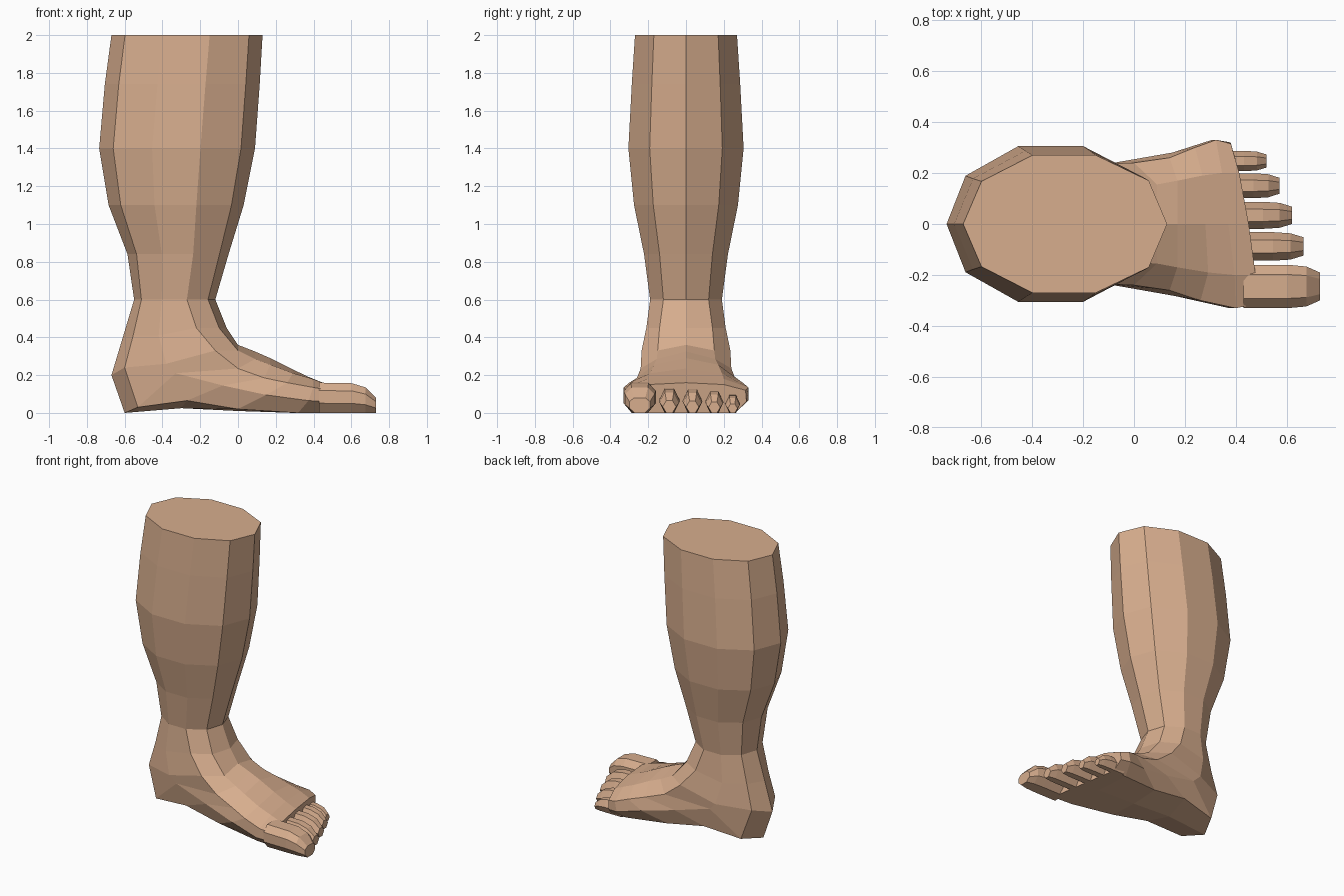
import bpy, bmesh

if "Cube" in bpy.data.objects:
    bpy.data.objects.remove(bpy.data.objects["Cube"])

skin = bpy.data.materials.new("skin")
skin.diffuse_color = (0.68, 0.42, 0.27, 1)
skin.use_nodes = True
skin.node_tree.nodes["Principled BSDF"].inputs["Base Color"].default_value = skin.diffuse_color


def loft(name, rings):
    """Skin a row of closed rings with quads and cap both ends."""
    bm = bmesh.new()
    rows = [[bm.verts.new(p) for p in ring] for ring in rings]
    n = len(rows[0])
    for r0, r1 in zip(rows, rows[1:]):
        for i in range(n):
            j = (i + 1) % n
            bm.faces.new((r0[i], r0[j], r1[j], r1[i]))
    bm.faces.new(rows[0])
    bm.faces.new(rows[-1])
    bmesh.ops.recalc_face_normals(bm, faces=bm.faces[:])
    mesh = bpy.data.meshes.new(name)
    bm.to_mesh(mesh)
    bm.free()
    mesh.materials.append(skin)
    obj = bpy.data.objects.new(name, mesh)
    bpy.context.collection.objects.link(obj)
    return obj


def mirror_ring(half):
    """Complete a front-to-back half ring on the other side of y = 0."""
    return half + [(x, -y, z) for x, y, z in half[-2:0:-1]]


def slant(p):
    """Slope the front of the foot back toward the little toe."""
    x, y, z = p
    w = min(max((x - 0.2) / 0.22, 0), 1)
    return (x - 0.16 * y * w, y, z)


# Leg: ten-sided sections as (height, back x, front x, half width)
leg = [(2.0, -0.67, 0.13, 0.27), (1.74, -0.705, 0.115, 0.287),
       (1.4, -0.735, 0.09, 0.305), (1.1, -0.685, 0.03, 0.275),
       (0.84, -0.585, -0.05, 0.222), (0.6, -0.55, -0.12, 0.19)]
section = [(1, 0), (0.91, 0.63), (0.65, 1), (0.34, 1), (0.09, 0.62), (0, 0)]
rings = [mirror_ring([(b + (f - b) * t, w * s, z) for t, s in section])
         for z, b, f, w in leg]

# Foot: sections swing from flat at the ankle to upright at the toes
# each runs from instep, down the side, to heel or sole
foot = [
    [(-.06, 0, .45), (-.10, .14, .45), (-.22, .21, .45),
     (-.42, .20, .41), (-.555, .12, .41), (-.61, 0, .40)],
    [(0, 0, .36), (0, .15, .33), (-.12, .235, .33),
     (-.38, .22, .26), (-.60, .13, .24), (-.67, 0, .20)],
    [(.09, 0, .325), (.09, .155, .285), (0, .24, .235),
     (-.33, .21, .21), (-.53, .15, .03), (-.60, 0, 0)],
    [(.17, 0, .29), (.17, .17, .255), (.14, .26, .185),
     (-.08, .24, .145), (-.27, .19, .065), (-.30, 0, .025)],
    [(.28, 0, .235), (.28, .19, .21), (.25, .30, .16),
     (.15, .28, .095), (0, .21, .02), (0, 0, .01)],
    [(.37, 0, .192), (.37, .20, .18), (.36, .33, .135),
     (.34, .33, .065), (.30, .25, 0), (.30, 0, 0)],
    [(.45, 0, .16), (.445, .20, .15), (.43, .315, .12),
     (.43, .32, .06), (.43, .26, 0), (.43, 0, 0)],
]
rings += [[slant(p) for p in mirror_ring(half)] for half in foot]
loft("leg_and_foot", rings)

# Toes: (name, centre y, half width, height, start x, tip x, section)
octagon = [(-.5, 0), (.5, 0), (1, .32), (1, .74), (.55, 1), (-.55, 1), (-1, .74), (-1, .32)]
hexagon = [(-.45, 0), (.45, 0), (1, .5), (.45, 1), (-.45, 1), (-1, .5)]
toes = [("big_toe", -.245, .085, .16, .43, .73, octagon),
        ("second_toe", -.088, .056, .13, .38, .665, hexagon),
        ("third_toe", .034, .053, .125, .35, .62, hexagon),
        ("fourth_toe", .15, .049, .115, .33, .57, hexagon),
        ("little_toe", .247, .04, .095, .31, .52, hexagon)]
for name, cy, hw, h, x0, x1, shape in toes:
    length = x1 - x0
    steps = [(0, 1, 1), (.58, 1, .98), (.82, .92, .84), (1, .64, .5)]
    loft(name, [[(x0 + length * t, cy + hw * ws * u, h * hs * v) for u, v in shape]
                for t, ws, hs in steps])
